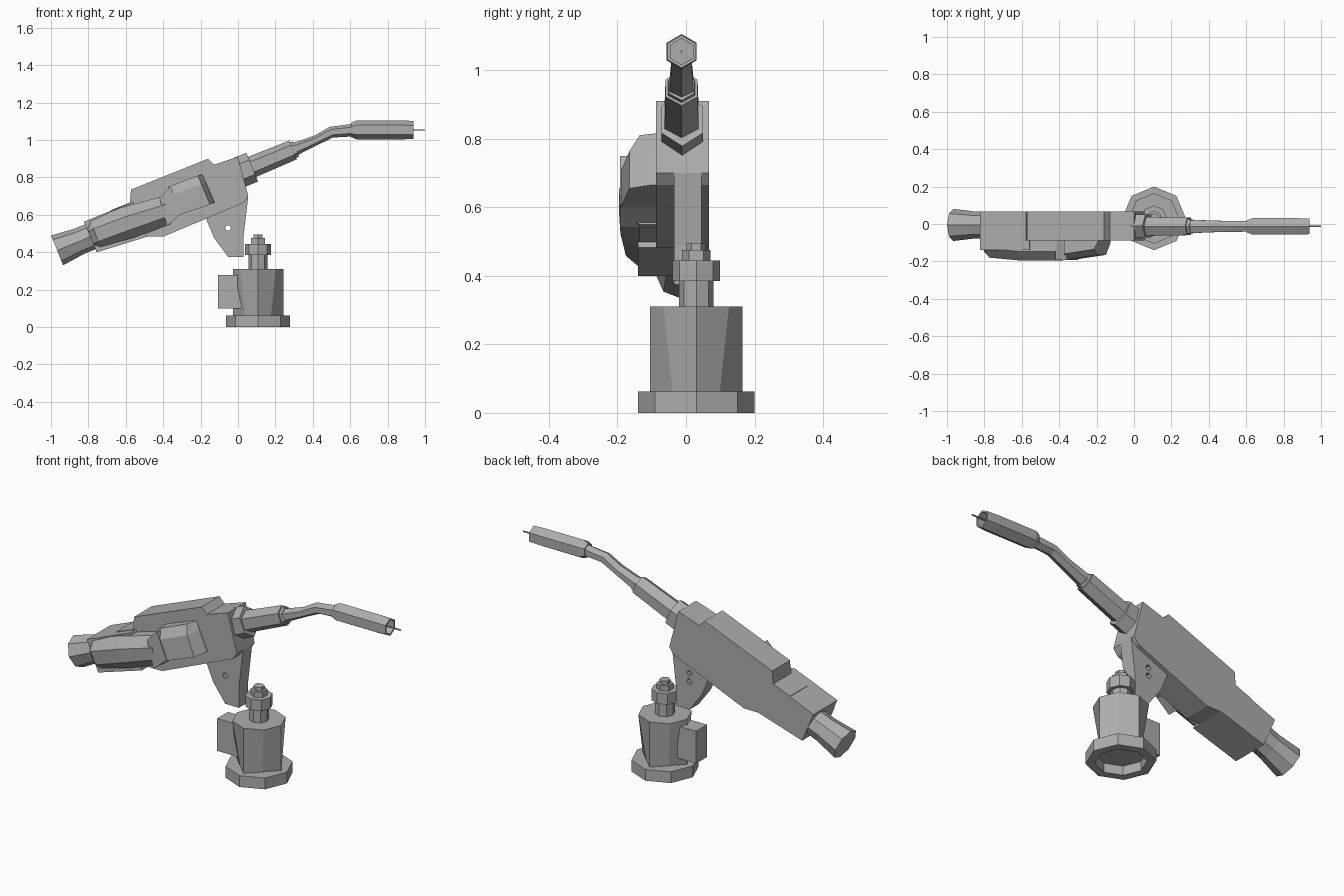
import bpy, bmesh, math
from mathutils import Vector

grey = bpy.data.materials.new("plain_grey")
grey.diffuse_color = (0.42, 0.42, 0.42, 1)


def loft(name, rings, caps=True):
    """Skin a list of equal-length point rings."""
    bm = bmesh.new()
    vs = [[bm.verts.new(p) for p in r] for r in rings]
    n = len(vs[0])
    for a, b in zip(vs, vs[1:]):
        for i in range(n):
            j = (i + 1) % n
            bm.faces.new((a[i], a[j], b[j], b[i]))
    if caps:
        bm.faces.new(vs[0])
        bm.faces.new(vs[-1])
    bmesh.ops.recalc_face_normals(bm, faces=bm.faces)
    me = bpy.data.meshes.new(name)
    bm.to_mesh(me)
    bm.free()
    me.materials.append(grey)
    ob = bpy.data.objects.new(name, me)
    bpy.context.collection.objects.link(ob)
    return ob


def ring(c, r, tilt, n=8, rot=0, rv=None):
    """Polygon round point c; its axis is tilted up from +x in the xz plane."""
    t = math.radians(tilt)
    side, up = Vector((0, 1, 0)), Vector((-math.sin(t), 0, math.cos(t)))
    pts = []
    for i in range(n):
        a = math.radians(rot) + i * math.tau / n
        pts.append(Vector(c) + side * r * math.cos(a) + up * (rv or r) * math.sin(a))
    return pts


def tube(name, secs, tilt, n=8, rot=0, y=-0.013):
    return loft(name, [ring((x, y, z), r, tilt, n, rot) for x, z, r in secs])


def post(name, secs, n=8, rot=0):
    return loft(name, [ring((0.107, 0.03, z), r, 90, n, rot) for z, r in secs])


def slab(name, prof, y0, y1):
    return loft(name, [[(x, y, z) for x, z in prof] for y in (y0, y1)])


# base flange, hollow underneath
post("base_flange", [(0.05, 0.125), (0, 0.125), (0, 0.17), (0.062, 0.17), (0.062, 0.12)])
# motor body: square at the bottom, octagonal at the top
low = ring((0.107, 0.03, 0.05), 0.135, 90)
for i in range(1, 8, 2):
    low[i] = (low[i - 1] + low[(i + 1) % 8]) / 2
loft("motor_body", [low, ring((0.107, 0.03, 0.31), 0.135, 90)])
slab("connector_box", [(-0.107, 0.1), (0.02, 0.1), (0.02, 0.278), (-0.107, 0.278)], -0.03, 0.065)
# shaft, collar and nut
post("shaft", [(0.3, 0.05), (0.39, 0.05)])
post("collar", [(0.385, 0.069), (0.445, 0.069)])
post("nut", [(0.44, 0.042), (0.475, 0.042)], 6)
post("bolt", [(0.47, 0.028), (0.495, 0.028)], 6)

# main housing
slab("housing", [(-0.572, 0.735), (-0.16, 0.9), (-0.128, 0.868), (0, 0.91), (0.055, 0.70),
                 (0.03, 0.665), (-0.17, 0.58), (-0.40, 0.483), (-0.487, 0.483), (-0.64, 0.44),
                 (-0.68, 0.625), (-0.578, 0.665)], -0.088, 0.067)
slab("rear_housing", [(-0.824, 0.563), (-0.56, 0.67), (-0.487, 0.483), (-0.754, 0.40)], -0.14, 0.067)

# mounting bracket with pin holes
bracket = slab("bracket", [(-0.18, 0.6), (0.055, 0.70), (0.03, 0.488), (0.03, 0.375),
                           (-0.053, 0.375), (-0.128, 0.477)], -0.035, 0.045)
for i, (z, y0) in enumerate([(0.53, -0.2), (0.575, 0.02)]):
    cut = loft("hole_cutter_%d" % i, [[(-0.053 + 0.016 * math.cos(k * math.tau / 6), y,
                                        z + 0.016 * math.sin(k * math.tau / 6)) for k in range(6)]
                                      for y in (y0, 0.2)])
    cut.hide_render = True
    cut.hide_viewport = True
    m = bracket.modifiers.new("hole", 'BOOLEAN')
    m.operation = 'DIFFERENCE'
    m.object = cut

# side pod: chamfered sections (top x,z, bottom x,z, outer y)
pod = []
for tx, tz, bx, bz, yo in [(-0.82, 0.56, -0.755, 0.40, -0.15), (-0.79, 0.575, -0.73, 0.412, -0.18),
                           (-0.62, 0.64, -0.555, 0.475, -0.196), (-0.40, 0.70, -0.36, 0.55, -0.196)]:
    t, b = Vector((tx, 0, tz)), Vector((bx, 0, bz))
    pod.append([t.lerp(b, f) + Vector((0, y, 0)) for f, y in
                [(0, -0.07), (0, yo + 0.05), (0.3, yo), (0.72, yo + 0.005), (1, yo + 0.06), (1, -0.07)]])
loft("side_pod", pod)
# pod front block
blk = []
for tx, tz, bx, bz, yo in [(-0.374, 0.75, -0.315, 0.60, -0.19), (-0.215, 0.81, -0.15, 0.655, -0.165),
                           (-0.19, 0.815, -0.125, 0.665, -0.10)]:
    t, b = Vector((tx, 0, tz)), Vector((bx, 0, bz))
    blk.append([t.lerp(b, f) + Vector((0, y, 0)) for f, y in
                [(0, -0.07), (0, min(yo + 0.03, -0.09)), (0.3, yo), (1, yo), (1, -0.07)]])
loft("pod_front_block", blk)
# wedge joining pod and block
slab("pod_wedge", [(-0.42, 0.69), (-0.36, 0.75), (-0.30, 0.61), (-0.38, 0.54)], -0.193, -0.07)

# flared rear cable end
tube("rear_cable_end", [(-0.76, 0.495, 0.072), (-0.85, 0.458, 0.072), (-0.967, 0.41, 0.086)], 22, 8, 0, -0.005)

# front collar and grip
loft("front_collar", [ring((x, -0.011, z), 0.07, 22, 6, 90, 0.083) for x, z in [(0.01, 0.828), (0.076, 0.855)]])
tube("barrel_grip", [(0.07, 0.854, 0.058), (0.294, 0.947, 0.054)], 22, 6, 90)
tube("grip_ring", [(0.285, 0.943, 0.046), (0.31, 0.952, 0.043)], 22, 6, 90)

# bent neck
loft("neck", [ring((x, -0.013, z), r, t, 6, 90, v) for x, z, r, v, t in
              [(0.29, 0.945, 0.042, 0.036, 22), (0.42, 1.0, 0.036, 0.026, 24),
               (0.50, 1.042, 0.034, 0.03, 18), (0.63, 1.054, 0.032, 0.034, 3)]])

# nozzle with recessed mouth, and welding wire
tube("nozzle", [(0.605, 1.054, 0.038), (0.635, 1.054, 0.051), (0.87, 1.054, 0.051),
                (0.937, 1.054, 0.048), (0.937, 1.054, 0.038), (0.89, 1.054, 0.038)], 0, 6, 90)
tube("wire", [(0.88, 1.054, 0.004), (1.0, 1.054, 0.004)], 0, 6)
